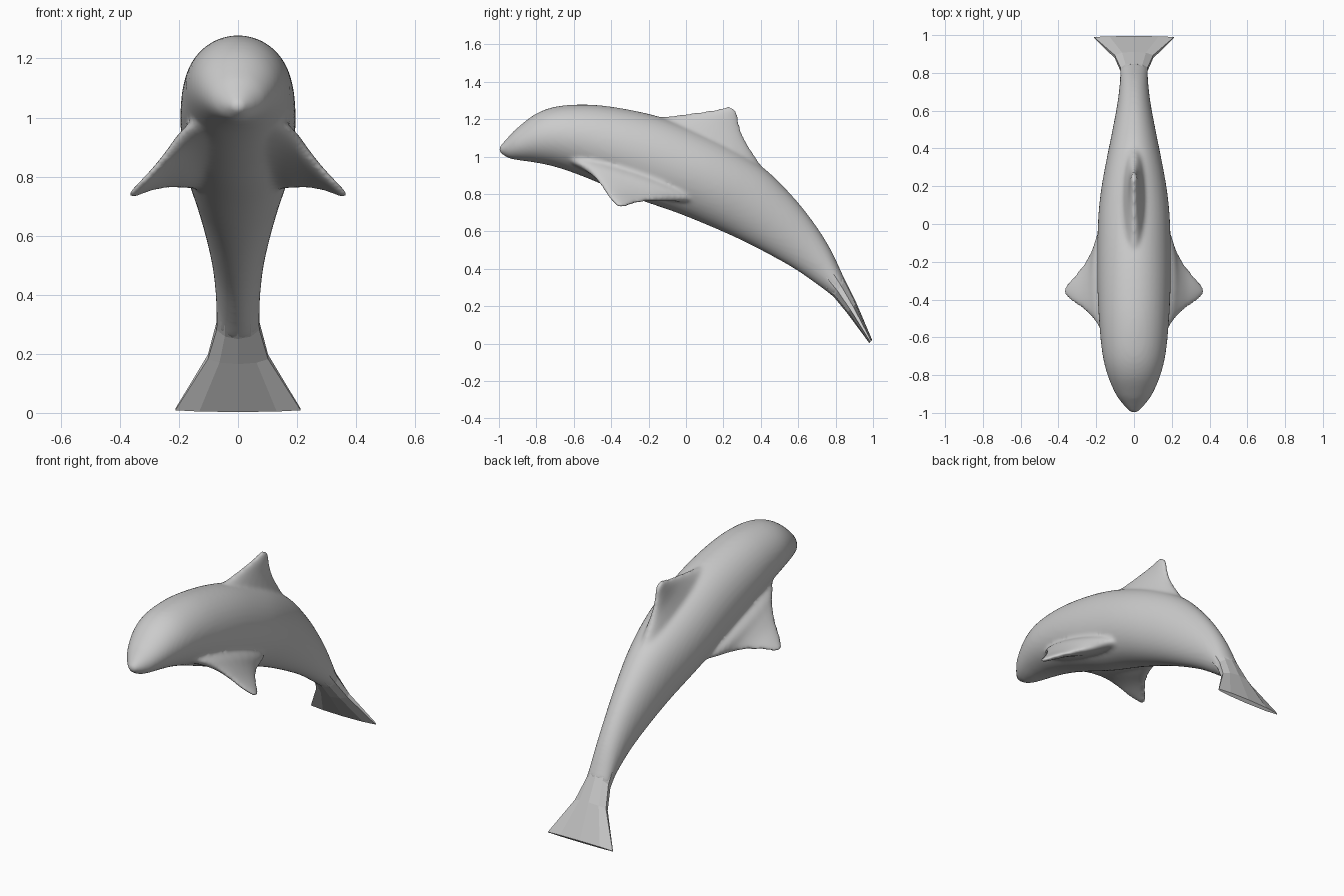
import bpy, bmesh, math
from mathutils import Vector as V

if "Cube" in bpy.data.objects:
    bpy.data.objects.remove(bpy.data.objects["Cube"])


def spline(p0, p1, p2, p3, t):
    return 0.5 * (2 * p1 + (p2 - p0) * t + (2 * p0 - 5 * p1 + 4 * p2 - p3) * t * t
                  + (3 * p1 - p0 - 3 * p2 + p3) * t ** 3)


def loft(bm, stations, sides, steps):
    """Skin ellipses; each station is (edge point a, edge point b, half-thickness vector)."""
    last = len(stations) - 1
    secs = []
    for i in range(last):
        q = [stations[max(0, min(last, i + k))] for k in (-1, 0, 1, 2)]
        for s in range(steps):
            secs.append([spline(*(st[c] for st in q), s / steps) for c in range(3)])
    secs.append(stations[-1])
    rings = []
    for a, b, n in secs:
        ring = []
        for k in range(sides):
            ang = 2 * math.pi * k / sides
            ring.append(bm.verts.new((a + b) / 2 + (a - b) / 2 * math.cos(ang) + n * math.sin(ang)))
        rings.append(ring)
    for r, s in zip(rings, rings[1:]):
        for k in range(sides):
            j = (k + 1) % sides
            bm.faces.new((r[k], r[j], s[j], s[k]))
    bm.faces.new(rings[0])
    bm.faces.new(rings[-1])


def finish(bm, name):
    bmesh.ops.recalc_face_normals(bm, faces=bm.faces)
    me = bpy.data.meshes.new(name)
    bm.to_mesh(me)
    bm.free()
    ob = bpy.data.objects.new(name, me)
    bpy.context.collection.objects.link(ob)
    return ob


def upright(rows):
    """Sections on the centre plane: y, z of two edge points and half width."""
    return [(V((0, a, b)), V((0, c, d)), V((w, 0, 0))) for a, b, c, d, w in rows]


# Body from snout to tail stock
trunk = upright([
    (-1.0, 1.05, -1.0, 1.025, .015), (-.95, 1.105, -.95, .992, .062),
    (-.90, 1.155, -.89, .98, .10), (-.80, 1.23, -.80, .967, .14),
    (-.68, 1.27, -.70, .945, .167), (-.50, 1.277, -.58, .905, .183),
    (-.30, 1.25, -.42, .84, .193), (-.10, 1.20, -.25, .77, .195),
    (.10, 1.12, -.05, .70, .19), (.26, 1.04, .10, .64, .174),
    (.42, .935, .26, .57, .145), (.55, .81, .42, .49, .116),
    (.67, .665, .58, .40, .09), (.77, .51, .71, .31, .076),
    (.85, .34, .79, .25, .074)])
bm = bmesh.new()
loft(bm, trunk, 40, 5)

# Dorsal fin
loft(bm, upright([
    (-.30, 1.20, .45, .88, .09), (-.10, 1.215, .37, 1.0, .055),
    (.05, 1.235, .315, 1.09, .032), (.15, 1.25, .285, 1.17, .022),
    (.21, 1.265, .275, 1.225, .016), (.235, 1.268, .268, 1.245, .01)]), 24, 5)

# Pectoral fins: leading edge, trailing edge, thickness, mirrored
pectoral = [
    (.10, -.66, .99, .09, .10, .76, .09), (.165, -.57, .95, .165, .0, .765, .06),
    (.215, -.50, .90, .205, -.11, .765, .04), (.265, -.455, .845, .255, -.20, .763, .025),
    (.315, -.42, .79, .31, -.27, .752, .018), (.35, -.39, .755, .345, -.31, .738, .013),
    (.368, -.37, .735, .365, -.335, .73, .008)]
for side in (-1, 1):
    loft(bm, [(V((side * a, b, c)), V((side * d, e, f)), V((side * .8 * t, 0, .6 * t)))
              for a, b, c, d, e, f, t in pectoral], 24, 5)
body = finish(bm, "body_and_fins")

# Blend the fins into the body
mod = body.modifiers.new("fuse", 'REMESH')
mod.mode = 'VOXEL'
mod.voxel_size = 0.011
mod.use_smooth_shade = True
mod = body.modifiers.new("blend", 'SMOOTH')
mod.factor = 0.5
mod.iterations = 8

# Faceted tail fluke
bm = bmesh.new()
loft(bm, upright([
    (.765, .505, .71, .315, .072), (.85, .34, .79, .25, .076),
    (.912, .215, .86, .165, .107), (.995, .02, .98, .003, .223)]), 10, 1)
finish(bm, "tail_fluke")
